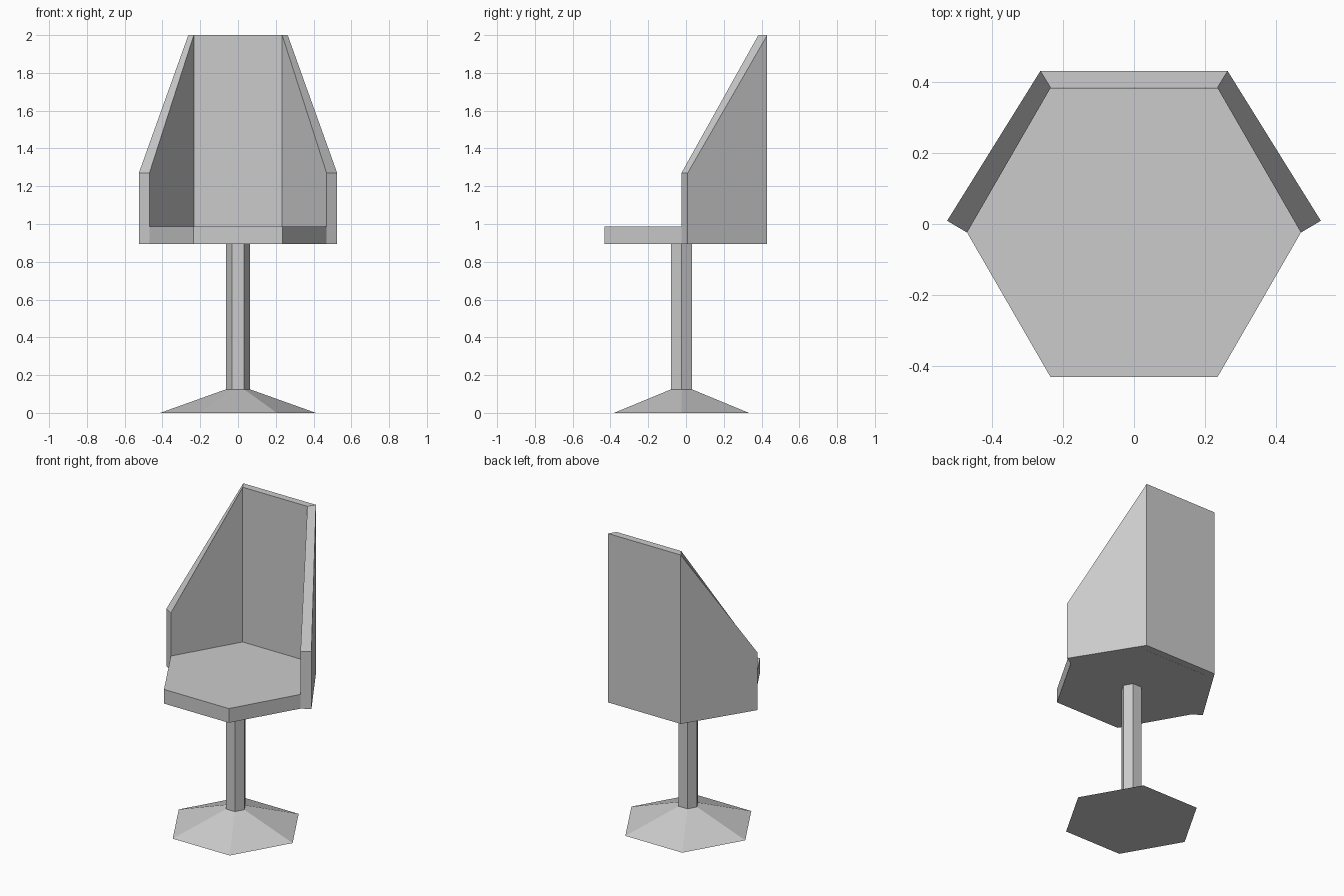
import bpy
import bmesh
from math import cos, sin, pi

if "Cube" in bpy.data.objects:
    bpy.data.objects.remove(bpy.data.objects["Cube"])

CY = -0.024  # y of the common hexagon centre


def hexagon(r, z):
    return [(r * cos(i * pi / 3), CY + r * sin(i * pi / 3), z) for i in range(6)]


def make_object(name, verts, faces):
    mesh = bpy.data.meshes.new(name)
    mesh.from_pydata(verts, [], faces)
    bm = bmesh.new()
    bm.from_mesh(mesh)
    bmesh.ops.recalc_face_normals(bm, faces=bm.faces)
    bm.to_mesh(mesh)
    bm.free()
    obj = bpy.data.objects.new(name, mesh)
    bpy.context.collection.objects.link(obj)
    return obj


def hex_loft(name, rings, bottom=True, top=True):
    """Stack hexagon rings given as (radius, z)."""
    verts = [v for r, z in rings for v in hexagon(r, z)]
    faces = []
    for k in range(len(rings) - 1):
        for i in range(6):
            a, b = k * 6 + i, k * 6 + (i + 1) % 6
            faces.append((a, b, b + 6, a + 6))
    if bottom:
        faces.append(tuple(reversed(range(6))))
    if top:
        n = len(rings) * 6
        faces.append(tuple(range(n - 6, n)))
    return make_object(name, verts, faces)


# Pedestal: flared foot running into a thin six-sided stem
hex_loft("pedestal", [(0.412, 0), (0.063, 0.125), (0.063, 0.895)], top=False)

# Seat slab
hex_loft("seat", [(0.469, 0.895), (0.469, 0.988)])

# Wrap-around back: (inner x, inner y, outer x, outer y, top z) along its run
side = [(0.469, -0.024, 0.525, 0.009, 1.27), (0.234, 0.383, 0.263, 0.43, 2.0)]
run = side + [(-a, b, -c, d, z) for a, b, c, d, z in reversed(side)]
verts, faces = [], []
for ix, iy, ox, oy, top in run:
    verts += [(ix, iy, 0.895), (ox, oy, 0.895), (ox, oy, top), (ix, iy, top)]
for k in range(3):
    for j in range(4):
        a, b = k * 4 + j, k * 4 + (j + 1) % 4
        faces.append((a, b, b + 4, a + 4))
faces += [(3, 2, 1, 0), (12, 13, 14, 15)]
make_object("backrest", verts, faces)
